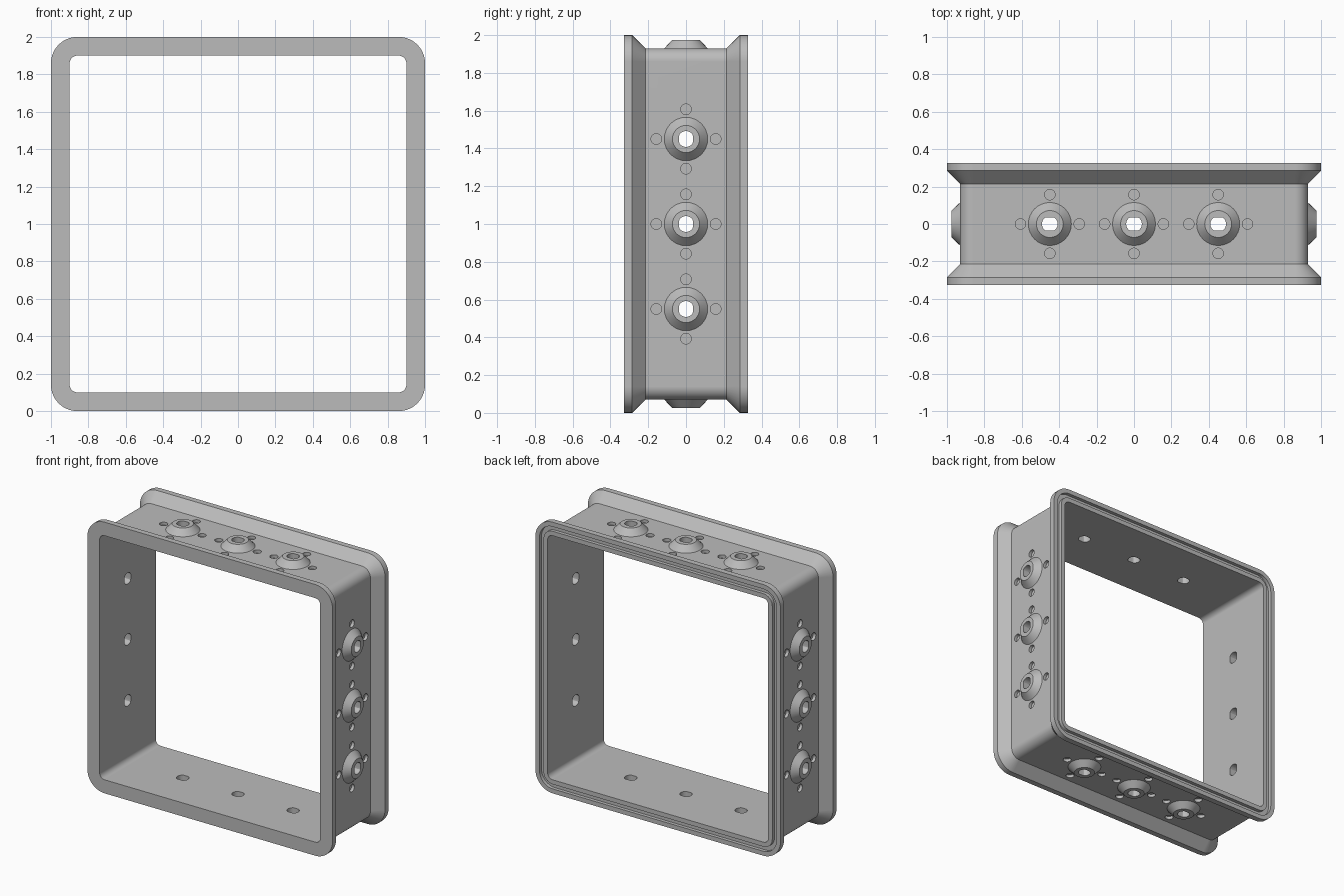
import bpy, bmesh, math
from mathutils import Matrix, Vector

cube = bpy.data.objects.get("Cube")
if cube:
    bpy.data.objects.remove(cube, do_unlink=True)

grey = bpy.data.materials.new("light grey metal")
grey.use_nodes = True
colour = (0.5, 0.5, 0.5, 1)
grey.diffuse_color = colour
grey.node_tree.nodes["Principled BSDF"].inputs["Base Color"].default_value = colour

WALL = 0.93      # outer face of the walls, from the centre
CENTRE = 0.86    # centre of the rounded corners
SPACING = 0.45   # between bosses
SEGS = 32
SIDES = [Matrix.Translation((0, 0, 1)) @ Matrix.Rotation(i * math.pi / 2, 4, 'Y') for i in range(4)]


def finish(name, bm):
    bmesh.ops.recalc_face_normals(bm, faces=bm.faces)
    mesh = bpy.data.meshes.new(name)
    bm.to_mesh(mesh)
    bm.free()
    mesh.materials.append(grey)
    ob = bpy.data.objects.new(name, mesh)
    bpy.context.collection.objects.link(ob)
    return ob


def smooth(ob):
    bpy.ops.object.select_all(action='DESELECT')
    ob.select_set(True)
    bpy.context.view_layer.objects.active = ob
    bpy.ops.object.shade_smooth_by_angle(angle=math.radians(30))


def circle(radius, flat=None):
    """Circle points, optionally cut by two flats across y."""
    pts = []
    for i in range(SEGS):
        a = 2 * math.pi * i / SEGS
        x, y = radius * math.cos(a), radius * math.sin(a)
        if flat:
            y = max(-flat, min(flat, y))
        pts.append((x, y))
    return pts


def loft(bm, rings, close=False):
    """Join rings of points with quads; close wraps the last ring to the first."""
    rows = [[bm.verts.new(p) for p in ring] for ring in rings]
    pairs = list(zip(rows, rows[1:])) + ([(rows[-1], rows[0])] if close else [])
    for a, b in pairs:
        n = len(a)
        for i in range(n):
            j = (i + 1) % n
            bm.faces.new((a[i], a[j], b[j], b[i]))
    return rows


def ring_at(m, centre, pts, z):
    return [m @ Vector((centre + x, y, z)) for x, y in pts]


def plug(bm, m, centre, pts, low, high, dy=0):
    pts = [(x, y + dy) for x, y in pts]
    rows = loft(bm, [ring_at(m, centre, pts, low), ring_at(m, centre, pts, high)])
    for row in rows:
        bm.faces.new(row)


# Frame: wall section with two flanges and a seal groove at the back
section = [(0.9, -0.327), (1, -0.327), (1, -0.285), (WALL, -0.215),
           (WALL, 0.215), (1, 0.285), (1, 0.327), (0.967, 0.327),
           (0.967, 0.302), (0.933, 0.302), (0.933, 0.327), (0.9, 0.327)]


def rounded_square(half, y):
    r = half - CENTRE
    pts = []
    for quarter in range(4):
        for i in range(11):
            a = (quarter + i / 10) * math.pi / 2
            mid = (quarter + 0.5) * math.pi / 2
            cx = math.copysign(CENTRE, math.cos(mid))
            cz = math.copysign(CENTRE, math.sin(mid))
            pts.append((cx + r * math.cos(a), y, 1 + cz + r * math.sin(a)))
    return pts


bm = bmesh.new()
loft(bm, [rounded_square(h, y) for h, y in section], close=True)
frame = finish("frame", bm)

# Cutter: flat-sided through holes and blind screw holes
slot = circle(0.042, 0.036)
bm = bmesh.new()
for m in SIDES:
    for k in (-1, 0, 1):
        c = k * SPACING
        plug(bm, m, c, slot, 0.85, 1.0)
        for dx, dy in ((0.157, 0), (-0.157, 0), (0, 0.157), (0, -0.157)):
            plug(bm, m, c + dx, circle(0.028), WALL - 0.022, 0.96, dy)
cutter = finish("hole_cutter", bm)
cutter.hide_render = True

drill = frame.modifiers.new("holes", 'BOOLEAN')
drill.operation = 'DIFFERENCE'
drill.solver = 'EXACT'
drill.object = cutter
bpy.context.view_layer.objects.active = frame
bpy.ops.object.modifier_apply(modifier=drill.name)
bpy.data.objects.remove(cutter, do_unlink=True)
smooth(frame)
weighted = frame.modifiers.new("even shading", 'WEIGHTED_NORMAL')
weighted.keep_sharp = True

# Conical bosses around the through holes
for side, m in zip(("top", "left", "bottom", "right"), SIDES):
    bm = bmesh.new()
    for k in (-1, 0, 1):
        c = k * SPACING
        loft(bm, [ring_at(m, c, circle(0.115), WALL),
                  ring_at(m, c, circle(0.072), 0.975),
                  ring_at(m, c, slot, 0.975),
                  ring_at(m, c, slot, WALL)], close=True)
    smooth(finish(side + "_bosses", bm))
